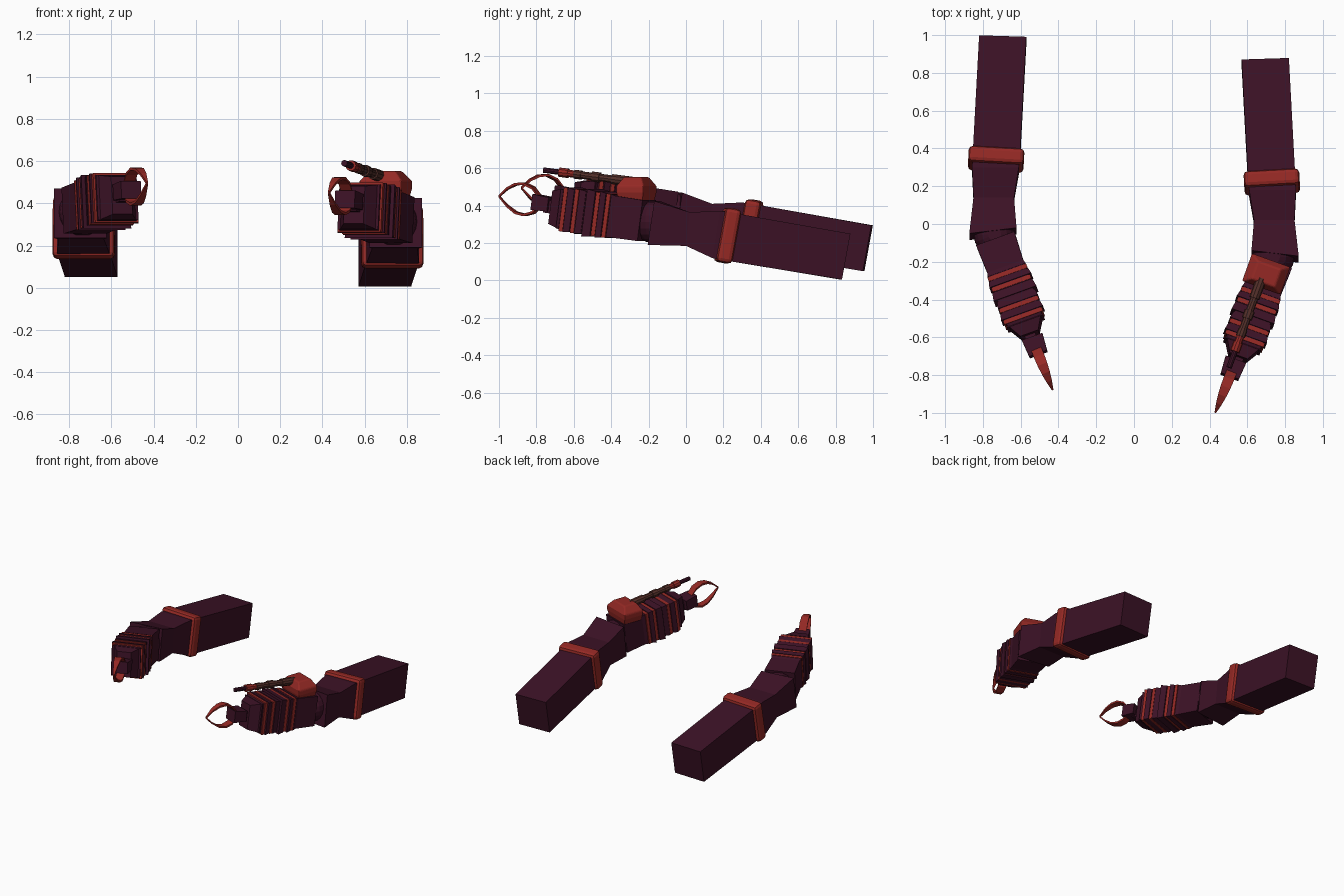
import bpy, bmesh, math
from mathutils import Vector

if "Cube" in bpy.data.objects:
    bpy.data.objects.remove(bpy.data.objects["Cube"])


def material(name, rgb):
    m = bpy.data.materials.new(name)
    m.diffuse_color = (*rgb, 1)
    m.use_nodes = True
    m.node_tree.nodes["Principled BSDF"].inputs["Base Color"].default_value = m.diffuse_color
    return m


PLUM = material("dark_plum", (0.045, 0.006, 0.019))
RED = material("brick_red", (0.30, 0.022, 0.018))
BROWN = material("dull_brown", (0.085, 0.028, 0.022))


def place(p, side):
    """Right arm as given; the left arm is mirrored, a little further back and higher."""
    return Vector(p) if side > 0 else Vector((-p[0], p[1] + 0.12, p[2] + 0.045))


def loft(name, rings, mat, side=1, bevel=0):
    """Skin a list of equal-length vertex rings, capped at both ends."""
    bm = bmesh.new()
    loops = [[bm.verts.new(place(p, side)) for p in r] for r in rings]
    n = len(loops[0])
    for a, b in zip(loops, loops[1:]):
        for i in range(n):
            j = (i + 1) % n
            bm.faces.new((a[i], a[j], b[j], b[i]))
    bm.faces.new(loops[0])
    bm.faces.new(loops[-1])
    bmesh.ops.recalc_face_normals(bm, faces=bm.faces)
    me = bpy.data.meshes.new(name)
    bm.to_mesh(me)
    bm.free()
    ob = bpy.data.objects.new(name, me)
    bpy.context.collection.objects.link(ob)
    me.materials.append(mat)
    if bevel:
        mod = ob.modifiers.new("bevel", "BEVEL")
        mod.width, mod.segments = bevel, 2
    return ob


# Forearm frame: origin at the elbow, axis to the hand
START = Vector((0.73, -0.21, 0.32))
AXIS = Vector((-0.335, -0.93, 0.135)).normalized()
SIDE = AXIS.cross(Vector((0, 0, 1))).normalized()
UP = SIDE.cross(AXIS)


def rect(c, s, u, w, h):
    return [c + s * (a * w / 2) + u * (b * h / 2)
            for a, b in ((-1, -1), (1, -1), (1, 1), (-1, 1))]


def arm_ring(t, w, h):
    return rect(START + AXIS * t, SIDE, UP, w, h)


def sleeve_ring(x0, x1, top, bot, yaw=0.0):
    """Sleeve section: x range, (y, z) of the top and bottom edges, yaw drop outward."""
    return [Vector((x0, bot[0] + yaw, bot[1])), Vector((x1, bot[0] - yaw, bot[1])),
            Vector((x1, top[0] - yaw, top[1])), Vector((x0, top[0] + yaw, top[1]))]


def build_arm(side, tag):
    # Upper sleeve, pinched before the flared elbow cuff
    loft(tag + "_upper_sleeve", [
        sleeve_ring(0.57, 0.82, (0.875, 0.25), (0.83, 0.005), -0.004),
        sleeve_ring(0.605, 0.855, (0.23, 0.365), (0.18, 0.112)),
        sleeve_ring(0.61, 0.857, (0.18, 0.372), (0.14, 0.12)),
        sleeve_ring(0.635, 0.85, (0.02, 0.365), (0.0, 0.185)),
        sleeve_ring(0.622, 0.872, (-0.155, 0.425), (-0.19, 0.19), 0.015)], PLUM, side)

    # Arm band
    d = Vector((0.055, -0.98, 0.18)).normalized()
    s = d.cross(Vector((0, 0, 1))).normalized()
    s = -s if s.x < 0 else s
    u = s.cross(d)
    c = Vector((0.73, 0.222, 0.24))
    loft(tag + "_arm_band", [rect(c + d * k, s, u, 0.295, 0.295)
                             for k in (-0.043, 0.043)], RED, side, 0.022)

    # Elbow ball
    rings = []
    for i in range(1, 10):
        a = math.pi * i / 10
        r = 0.112 * math.sin(a)
        rings.append([Vector((0.738 + r * math.cos(b), -0.175 + r * math.sin(b),
                              0.312 - 0.112 * math.cos(a)))
                      for b in (math.tau * k / 16 for k in range(16))])
    loft(tag + "_elbow", rings, PLUM, side)

    # Forearm core with a tapered front
    loft(tag + "_forearm", [arm_ring(0.0, 0.215, 0.22), arm_ring(0.17, 0.2, 0.225),
                            arm_ring(0.45, 0.2, 0.22), arm_ring(0.535, 0.1, 0.18)], PLUM, side)
    # Dark pleats around the forearm: start, end, width, height
    for i, (a, b, w, h) in enumerate(((0.155, 0.18, 0.215, 0.235), (0.21, 0.24, 0.235, 0.25),
                                      (0.27, 0.315, 0.24, 0.255), (0.325, 0.36, 0.225, 0.24),
                                      (0.39, 0.425, 0.235, 0.24), (0.455, 0.47, 0.205, 0.215))):
        loft(f"{tag}_pleat_{i}", [arm_ring(a, w - 0.015, h - 0.012), arm_ring(b, w, h)], PLUM, side)
    # Red stripes between the pleats
    for i, t in enumerate((0.195, 0.255, 0.375, 0.44)):
        loft(f"{tag}_stripe_{i}", [arm_ring(t - 0.011, 0.218, 0.236),
                                   arm_ring(t + 0.011, 0.218, 0.236)], RED, side)

    # Wrist and hand block
    loft(tag + "_wrist", [arm_ring(0.52, 0.06, 0.07), arm_ring(0.58, 0.06, 0.07)], PLUM, side)
    hc = Vector((0.522, -0.765, 0.413))
    loft(tag + "_hand", [rect(hc + AXIS * k, SIDE, UP, w, h)
                         for k, w, h in ((-0.048, 0.115, 0.075), (0.048, 0.1, 0.085))], PLUM, side)

    # Two curved claw blades meeting at a point
    base, tip = Vector((0.522, -0.77, 0)), Vector((0.43, -1.0, 0))
    across = Vector((0.93, -0.37, 0))
    blades = {"upper": (0.435, 0.495, 0.518, 0.515, 0.492, 0.45),
              "lower": (0.405, 0.363, 0.350, 0.362, 0.398, 0.45)}
    for part, zs in blades.items():
        rings = []
        for i, z in enumerate(zs):
            c = base.lerp(tip, i / 5) + Vector((0, 0, z))
            w = (0.055, 0.057, 0.054, 0.045, 0.03, 0.008)[i]
            rings.append(rect(c, across, Vector((0, 0, 1)), w, 0.013))
        loft(f"{tag}_{part}_claw", rings, RED, side)


build_arm(1, "right")
build_arm(-1, "left")

# Launcher pad on top of the right forearm
pc = Vector((0.70, -0.265, 0))
fwd = Vector((AXIS.x, AXIS.y, 0)).normalized()
loft("launcher_pad", [rect(pc + Vector((0, 0, z)), SIDE, fwd, w, l)
                      for z, w, l in ((0.425, 0.19, 0.14), (0.47, 0.215, 0.155),
                                      (0.505, 0.215, 0.155), (0.553, 0.13, 0.10))], RED, 1, 0.008)

# Launcher barrel in stepped segments
p0, p1 = Vector((0.675, -0.29, 0.528)), Vector((0.503, -0.76, 0.59))
bd = (p1 - p0).normalized()
bs = bd.cross(Vector((0, 0, 1))).normalized()
bu = bs.cross(bd)
segments = ((0.0, 0.22, 0.028, BROWN), (0.22, 0.36, 0.021, BROWN), (0.36, 0.45, 0.028, BROWN),
            (0.45, 0.57, 0.021, BROWN), (0.57, 0.65, 0.025, BROWN), (0.65, 0.72, 0.02, RED),
            (0.72, 0.82, 0.026, RED), (0.82, 1.0, 0.015, PLUM))
for i, (a, b, r, mat) in enumerate(segments):
    ring = [bs * (r * math.cos(k * math.tau / 10)) + bu * (r * math.sin(k * math.tau / 10))
            for k in range(10)]
    loft(f"barrel_segment_{i}", [[p0.lerp(p1, t) + v for v in ring] for t in (a, b)], mat)
